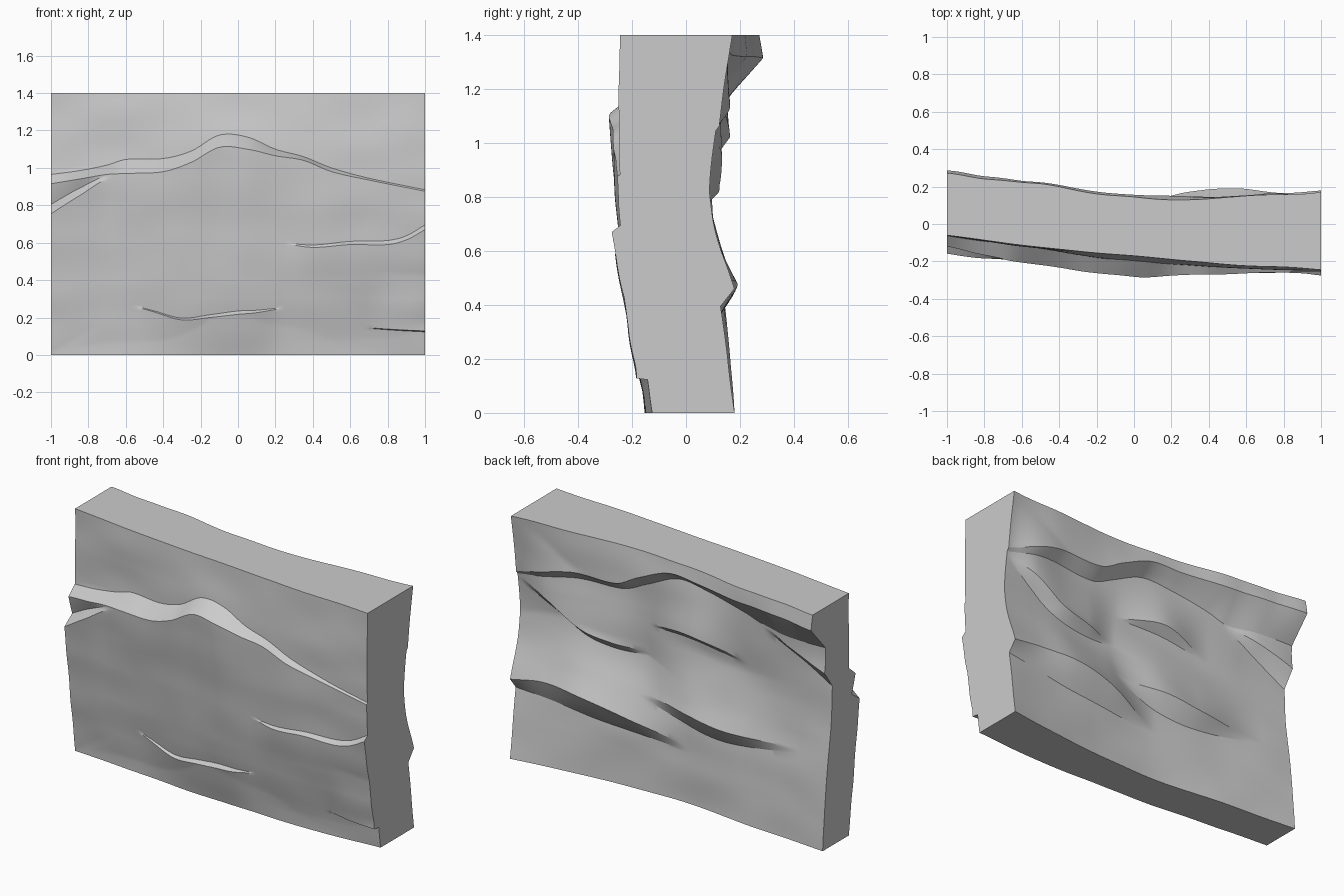
import bpy, bmesh, math
from mathutils import Vector, noise

NX, NZ, HEIGHT = 130, 120, 1.4


def curve(xs, vs, x, ease=False):
    """Smooth curve through points, flat beyond both ends; ease levels the ends."""
    if x <= xs[0]:
        return vs[0]
    if x >= xs[-1]:
        return vs[-1]
    i = max(k for k in range(len(xs) - 1) if xs[k] <= x)

    def slope(k):
        a, b = max(k - 1, 0), min(k + 1, len(xs) - 1)
        if ease and b - a < 2:
            return 0
        return (vs[b] - vs[a]) / (xs[b] - xs[a])
    h = xs[i + 1] - xs[i]
    t = (x - xs[i]) / h
    return ((2*t**3 - 3*t*t + 1) * vs[i] + (t**3 - 2*t*t + t) * h * slope(i)
            + (3*t*t - 2*t**3) * vs[i + 1] + (t**3 - t*t) * h * slope(i + 1))


# Broad shape of each side: depth at five x stations for each height
STATIONS = [-1, -.5, 0, .5, 1]
FRONT_BASE = {0: [-.06, -.10, -.13, -.155, -.125], .14: [-.06, -.11, -.155, -.17, -.142],
              .3: [-.06, -.12, -.18, -.195, -.185], .7: [-.065, -.13, -.195, -.23, -.235],
              1.1: [-.06, -.135, -.20, -.23, -.25], 1.4: [-.06, -.125, -.17, -.215, -.245]}
BACK_BASE = {0: [.18, .14, .095, .12, .18], .35: [.15, .12, .09, .10, .135],
             .7: [.105, .075, .06, .045, .085], 1.05: [.09, .095, .07, .068, .11],
             1.4: [.165, .115, .065, .10, .167]}

# Ledges, bottom to top: x stations, lip height, foot height, projection, fade length
FRONT_LEDGES = [
    # low undercut
    ([.68, .85, 1], [.147, .135, .128], [.143, .131, .123], [0, .025, .04], .3),
    # low shelf
    ([-.56, -.45, -.3, -.15, 0, .1, .25], [.262, .23, .187, .2, .217, .226, .253],
     [.265, .236, .197, .215, .235, .239, .255], [0, .01, .02, .025, .025, .02, 0], .3),
    # right shelf
    ([.24, .4, .6, .8, .9, 1], [.597, .575, .59, .59, .615, .67],
     [.6, .588, .607, .612, .637, .695], [0, .015, .02, .025, .03, .035], .5),
    # branch at the left, fading into the main shelf
    ([-1, -.85, -.68, -.4, 1], [.755, .85, .945, .92, .8], [.805, .89, .962, .94, .82],
     [.075, .05, 0, 0, 0], .75),
    # main shelf
    ([-1, -.85, -.7, -.6, -.4, -.25, -.1, .05, .2, .35, .5, .7, 1],
     [.915, .94, .965, .97, .98, 1.03, 1.11, 1.1, 1.065, 1.04, .98, .935, .875],
     [.965, .985, 1.015, 1.045, 1.05, 1.09, 1.175, 1.165, 1.1, 1.06, 1.0, .945, .883],
     [.025, .05, .08, .085, .085, .085, .08, .08, .06, .045, .035, .02, .01], .9),
]
# Pocket between the branch and the main shelf
POCKET = ([-1, -.85, -.7], [.915, .94, .967], [.805, .89, .955], [.03, .02, 0], .05)
BACK_LEDGES = [
    # lower right overhang
    ([-.08, .29, .55, .8, 1], [.31, .43, .48, .49, .46],
     [.29, .32, .34, .375, .395], [0, .09, .11, .07, .06], .36),
    # lower centre overhang
    ([-.82, -.35, -.1, .22], [.505, .51, .54, .555],
     [.49, .42, .44, .545], [0, .07, .075, 0], .35),
    # right diagonal
    ([.19, .4, .6, .8, 1], [.775, .8, .84, .955, 1.035],
     [.765, .752, .785, .895, 1.02], [0, .055, .07, .05, 0], .35),
    # centre sliver
    ([-.46, -.12, .18, .6, 1], [.9, .985, .955, .97, 1.042],
     [.89, .94, .945, .955, 1.038], [0, .05, 0, 0, 0], .3),
    # left diagonal
    ([-1, -.77, -.57, -.2, .35, 1], [1.02, 1.1, 1.15, 1.13, 1.04, 1.044],
     [.92, 1.045, 1.13, 1.11, 1.02, 1.043], [.075, .05, 0, 0, 0, 0], .4),
    # upper overhang
    ([-1, -.8, -.57, -.45, -.2, 0, .2, .35, .65, 1],
     [1.315, 1.32, 1.32, 1.32, 1.325, 1.33, 1.25, 1.175, 1.165, 1.062],
     [1.167, 1.163, 1.165, 1.2, 1.25, 1.265, 1.18, 1.115, 1.11, 1.046],
     [.12, .1, .11, .11, .095, .09, .08, .075, .06, .01], .6),
]


def depth(base, ledges, sign, x, z):
    y = curve(list(base), [curve(STATIONS, row, x) for row in base.values()], z)
    for xs, lip, foot, amp, fade in ledges:
        if x < xs[0] or x > xs[-1]:
            continue
        a = max(curve(xs, amp, x, True), 0)
        zl, zf = curve(xs, lip, x), curve(xs, foot, x)
        t = (z - zl) / (zf - zl)
        if t < 0:
            y += sign * a * max(0, 1 - abs(z - zl) / fade)
        elif t < 1:
            y += sign * a * (1 - t)
    # gentle weathering
    return y + .007 * noise.noise(Vector((x * 3, sign * 5, z * 5)))


def edge_lines(ledges):
    """Ledge edges from bottom to top, each with its own fixed row."""
    lines, last = [], 0
    for xs, lip, foot, amp, fade in ledges:
        for vs in sorted((lip, foot), key=sum):
            last = max(last + 2, round(sum(vs) / len(vs) / HEIGHT * NZ))
            lines.append((last, xs, vs))
    return lines


def rows(lines, x):
    """Heights of one column, with rows that follow the ledge edges."""
    zs, row, z = [0], 0, 0
    for next_row, xs, vs in lines + [(NZ, [0], [HEIGHT])]:
        next_z = max(z + .003, curve(xs, vs, x))
        for j in range(row + 1, next_row + 1):
            zs.append(z + (next_z - z) * (j - row) / (next_row - row))
        row, z = next_row, next_z
    return zs


bm = bmesh.new()


def side(base, ledges, extra, sign):
    grid, lines = [], edge_lines(ledges)
    for i in range(NX + 1):
        x = -1 + 2 * i / NX
        grid.append([bm.verts.new((x, depth(base, ledges + extra, sign, x, z), z))
                     for z in rows(lines, x)])
    for i in range(NX):
        for j in range(NZ):
            bm.faces.new((grid[i][j], grid[i + 1][j], grid[i + 1][j + 1], grid[i][j + 1]))
    return grid


# Rock faces
front = side(FRONT_BASE, FRONT_LEDGES, [POCKET], -1)
back = side(BACK_BASE, BACK_LEDGES, [], 1)

# Flat top and bottom, then both cut ends
for i in range(NX):
    for j in (0, NZ):
        bm.faces.new((front[i][j], front[i + 1][j], back[i + 1][j], back[i][j]))
for i in (0, NX):
    bm.faces.new(front[i] + back[i][::-1])
bmesh.ops.recalc_face_normals(bm, faces=bm.faces)

mesh = bpy.data.meshes.new("rock_wall")
bm.to_mesh(mesh)
bm.free()
wall = bpy.data.objects.new("rock_wall", mesh)
bpy.context.collection.objects.link(wall)

stone = bpy.data.materials.new("grey stone")
stone.diffuse_color = (.6, .6, .6, 1)
mesh.materials.append(stone)

bpy.context.view_layer.objects.active = wall
wall.select_set(True)
bpy.ops.object.shade_smooth_by_angle(angle=math.radians(22))
